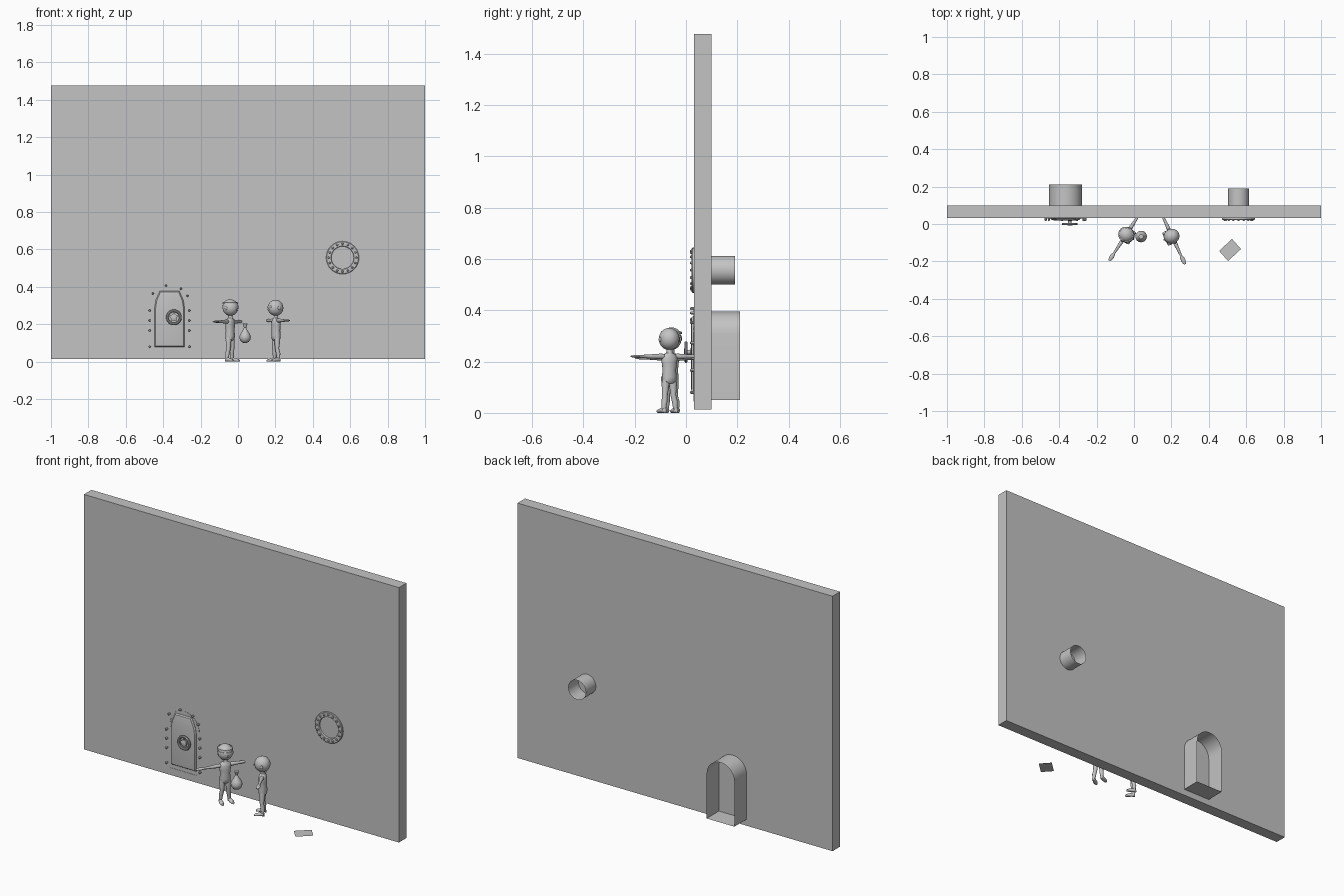
import bpy, bmesh, math
from mathutils import Matrix, Vector

if "Cube" in bpy.data.objects:
    bpy.data.objects.remove(bpy.data.objects["Cube"])

grey = bpy.data.materials.new("plain grey")
grey.diffuse_color = (0.55, 0.55, 0.55, 1)
grey.use_nodes = True
grey.node_tree.nodes["Principled BSDF"].inputs["Base Color"].default_value = grey.diffuse_color


def ring(c, a, b, axis="z", n=16):
    """Ellipse of points round an axis (a, b are its two half widths)."""
    out = []
    for i in range(n):
        t = 2 * math.pi * i / n
        u, v = a * math.cos(t), b * math.sin(t)
        out.append(Vector(c) + Vector({"x": (0, u, v), "y": (u, 0, v), "z": (u, v, 0)}[axis]))
    return out


def loft(bm, rings, caps=True, closed=False):
    """Skin a list of equal rings."""
    rows = [[bm.verts.new(p) for p in r] for r in rings]
    n = len(rows[0])
    pairs = list(zip(rows, rows[1:])) + ([(rows[-1], rows[0])] if closed else [])
    for r, s in pairs:
        for i in range(n):
            j = (i + 1) % n
            bm.faces.new((r[i], r[j], s[j], s[i]))
    if caps and not closed:
        bm.faces.new(rows[0][::-1])
        bm.faces.new(rows[-1])


def finish(bm, name, matrix=None):
    bmesh.ops.recalc_face_normals(bm, faces=bm.faces)
    if matrix:
        bm.transform(matrix)
    me = bpy.data.meshes.new(name)
    bm.to_mesh(me)
    bm.free()
    me.materials.append(grey)
    ob = bpy.data.objects.new(name, me)
    bpy.context.collection.objects.link(ob)
    return ob


def part(name, rings, matrix=None, **kw):
    bm = bmesh.new()
    loft(bm, rings, **kw)
    return finish(bm, name, matrix)


def box(name, lo, hi):
    def rect(z):
        return [Vector(p) for p in ((lo[0], lo[1], z), (hi[0], lo[1], z), (hi[0], hi[1], z), (lo[0], hi[1], z))]
    return part(name, [rect(lo[2]), rect(hi[2])])


def ball(name, c, r, matrix=None, lo=-89, hi=89, steps=12):
    """Ellipsoid, or a slice of one between two latitudes."""
    rings = []
    for i in range(steps + 1):
        t = math.radians(lo + (hi - lo) * i / steps)
        rings.append(ring((c[0], c[1], c[2] + r[2] * math.sin(t)), r[0] * math.cos(t), r[1] * math.cos(t), n=24))
    return part(name, rings, matrix)


def arch(cx, hw, z0, z1, y, n=16):
    """Round-topped doorway outline."""
    pts = [Vector((cx - hw, y, z0)), Vector((cx + hw, y, z0))]
    for i in range(n + 1):
        t = math.pi * i / n
        pts.append(Vector((cx + hw * math.cos(t), y, z1 - hw + hw * math.sin(t))))
    return pts


def bolts(name, places, r=0.006):
    bm = bmesh.new()
    for x, z in places:
        loft(bm, [ring((x, 0.035, z), r, r, "y", 8), ring((x, 0.02, z), r, r, "y", 8),
                  ring((x, 0.016, z), r * .6, r * .6, "y", 8)])
    finish(bm, name)


# Wall
box("wall", (-1, 0.031, 0.013), (1, 0.099, 1.476))

# Porthole: flange, bolts and open tube behind the wall
PX, PZ = 0.559, 0.556
part("porthole_flange", [ring((PX, y, PZ), r, r, "y", 32) for r, y in
     ((0.088, 0.04), (0.088, 0.025), (0.085, 0.022), (0.062, 0.022), (0.06, 0.025), (0.06, 0.04))], closed=True)
bolts("porthole_bolts", [(PX + 0.074 * math.cos(i * math.pi / 8), PZ + 0.074 * math.sin(i * math.pi / 8))
                         for i in range(16)])
part("porthole_tube", [ring((PX, y, PZ), 0.056, 0.056, "y", 32) for y in (0.04, 0.19)], caps=False)

# Vault door: open arched tunnel, frame, bulging panel, bolts
DX = -0.366
part("door_tunnel", [arch(DX, 0.088, 0.05, 0.395, y) for y in (0.04, 0.21)], caps=False)
part("door_frame", [arch(DX, hw, z0, z1, y) for hw, z0, z1, y in
     ((0.1, 0.045, 0.402, 0.04), (0.1, 0.045, 0.402, 0.0295),
      (0.088, 0.055, 0.39, 0.0295), (0.088, 0.055, 0.39, 0.04))], closed=True)


def panel(s, y):
    pts = ((-.08, -.15), (.08, -.15), (.08, .06), (.074, .1), (.052, .15), (-.052, .15), (-.074, .1), (-.08, .06))
    return [Vector((DX + x * s, y, 0.228 + z * (1 - (1 - s) * .5))) for x, z in pts]


part("door_panel", [panel(1, 0.04), panel(1, 0.029), panel(0.93, 0.022), panel(0.75, 0.019)])
bolts("door_bolts", [(DX + s * 0.106, z) for s in (-1, 1) for z in (0.08, 0.166, 0.22, 0.273)]
      + [(-0.455, 0.364), (-0.385, 0.406), (-0.305, 0.39), (-0.27, 0.352)])

# Hand wheel on the door
WX, WZ = -0.343, 0.237
bpy.ops.mesh.primitive_torus_add(location=(WX, 0, WZ), rotation=(math.pi / 2, 0, 0), major_radius=0.035,
                                 minor_radius=0.007, major_segments=32, minor_segments=10)
bpy.context.object.name = "wheel_rim"
bpy.context.object.data.materials.append(grey)
part("wheel_hub", [ring((WX, y, WZ), r, r, "y") for y, r in
     ((0.03, 0.024), (0.02, 0.022), (0.017, 0.009), (0.006, 0.009), (0.004, 0.018), (-0.005, 0.018), (-0.008, 0.01))])
bm = bmesh.new()
for k in range(5):
    sp = bmesh.ops.create_cube(bm, size=1)["verts"]
    m = (Matrix.Translation((WX, 0, WZ)) @ Matrix.Rotation(k * 2 * math.pi / 5, 4, "Y")
         @ Matrix.Translation((0, 0, 0.023)) @ Matrix.Diagonal((0.006, 0.006, 0.026, 1)))
    bmesh.ops.transform(bm, matrix=m, verts=sp)
finish(bm, "wheel_spokes")


# Standing figures with outstretched arms, modelled facing -y
def figure(tag, x, y, turn, arm_z, masked):
    m = Matrix.Translation((x, y, 0)) @ Matrix.Rotation(math.radians(turn), 4, "Z")
    part(tag + "_torso", [ring((0, 0, z), a, b) for z, a, b in
         ((.114, .018, .015), (.122, .028, .022), (.14, .030, .024), (.165, .027, .022), (.19, .030, .023),
          (.212, .034, .022), (.226, .027, .018), (.234, .012, .012), (.255, .011, .011))], m)
    ball(tag + "_head", (0, -.002, .288), (.04, .042, .043), m)
    ball(tag + "_nose", (0, -.044, .280), (.005, .006, .006), m, steps=6)
    for s, side in ((-1, "right"), (1, "left")):
        part(f"{tag}_{side}_leg", [ring((s * lx, ly, z), r, r) for lx, ly, z, r in
             ((.014, 0, .135, .014), (.016, 0, .115, .0155), (.018, -.002, .07, .011),
              (.022, .003, .045, .0115), (.025, .003, .012, .008))], m)
        part(f"{tag}_{side}_foot", [ring((s * fx, fy, h), w, h, "y") for fx, fy, w, h in
             ((.025, .014, .004, .005), (.025, .010, .009, .010), (.026, -.005, .010, .011),
              (.028, -.025, .012, .008), (.029, -.037, .009, .006), (.029, -.041, .004, .003))], m)
        part(f"{tag}_{side}_arm", [ring((s * ax, 0, arm_z), w, h, "x") for ax, w, h in
             ((.018, .009, .009), (.035, .011, .011), (.08, .008, .008), (.118, .006, .006),
              (.126, .010, .006), (.142, .012, .006), (.158, .009, .004), (.166, .004, .002))], m)
        ball(f"{tag}_{side}_ear", (s * .040, 0, .286), (.005, .008, .010), m, steps=8)
        ball(f"{tag}_{side}_eye", (s * .014, -.037, .292), (.007, .006, .008), m, steps=8)
    if masked:
        # Cap with a rolled brim, and a mask band over the eyes
        ball(tag + "_cap", (0, 0, .289), (.042, .044, .044), m, lo=30, hi=88)
        part(tag + "_cap_brim", [ring((0, 0, z), a, a + .002, n=24) for z, a in
             ((.308, .036), (.308, .041), (.316, .040), (.318, .034))], m, closed=True)
        ball(tag + "_mask", (0, -.002, .289), (.042, .044, .044), m, lo=-9, hi=17, steps=4)


figure("robber", -0.042, -0.057, 57, 0.214, True)
figure("bystander", 0.203, -0.065, -65, 0.220, False)

# Tied money bag
part("money_bag", [ring((0.038, -0.067, z), r, r, n=20) for z, r in
     ((.100, .008), (.105, .019), (.117, .028), (.132, .031), (.148, .026), (.162, .016), (.175, .009),
      (.182, .006), (.190, .009), (.203, .013))])

# Sheet of paper on the floor
bm = bmesh.new()
bm.faces.new([bm.verts.new(p) for p in ((.455, -.144, .001), (.503, -.198, .001), (.572, -.134, .001), (.524, -.08, .001))])
finish(bm, "paper_sheet")

bpy.ops.object.select_all(action="SELECT")
bpy.context.view_layer.objects.active = bpy.data.objects["wall"]
bpy.ops.object.shade_smooth_by_angle(angle=math.radians(35))
